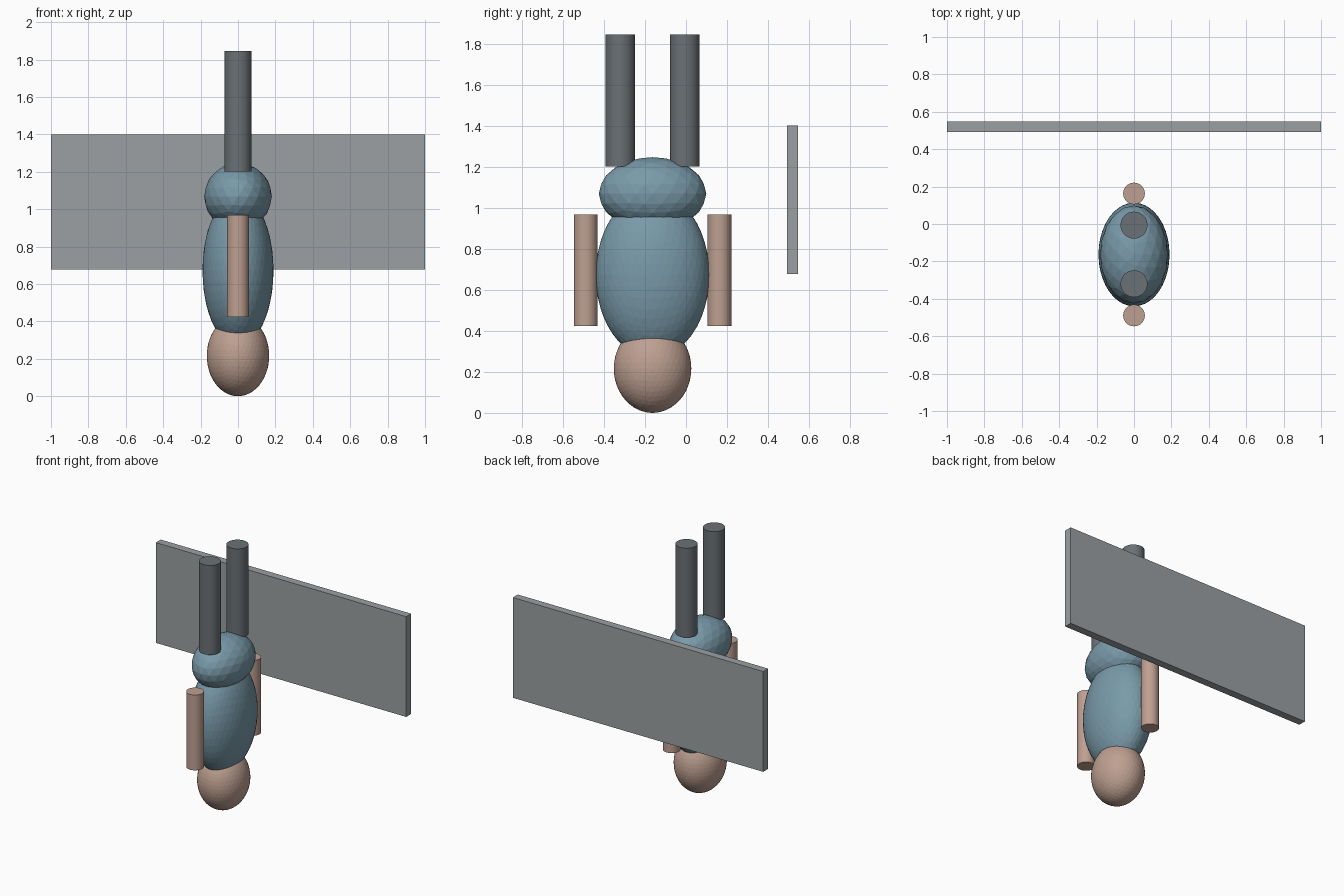
import bpy
import math

if "Cube" in bpy.data.objects:
    bpy.data.objects.remove(bpy.data.objects["Cube"])

CY = -0.163  # y of the figure's middle


def material(name, r, g, b):
    # sRGB 0-255 to linear
    def lin(c):
        c /= 255
        return c / 12.92 if c <= 0.04045 else ((c + 0.055) / 1.055) ** 2.4
    m = bpy.data.materials.new(name)
    m.diffuse_color = (lin(r), lin(g), lin(b), 1)
    m.use_nodes = True
    m.node_tree.nodes["Principled BSDF"].inputs["Base Color"].default_value = m.diffuse_color
    return m


SKIN = material("skin", 190, 160, 145)
BLUE = material("dusty blue", 121, 154, 169)
DARK = material("dark grey", 106, 113, 117)
GREY = material("panel grey", 155, 160, 163)


def finish(name, mat):
    ob = bpy.context.object
    ob.name = name
    ob.data.materials.append(mat)
    bpy.ops.object.transform_apply(location=False, rotation=False, scale=True)
    return ob


def ellipsoid(name, z, radii, subdivisions, mat):
    bpy.ops.mesh.primitive_ico_sphere_add(subdivisions=subdivisions, radius=1,
                                          location=(0, CY, z))
    bpy.context.object.scale = radii
    return finish(name, mat)


def rod(name, y, radius, z0, z1, mat):
    bpy.ops.mesh.primitive_cylinder_add(vertices=32, radius=radius, depth=z1 - z0,
                                        location=(0, y, (z0 + z1) / 2))
    finish(name, mat)
    bpy.ops.object.shade_smooth_by_angle(angle=math.radians(30))


# head, torso and hips, upside down
ellipsoid("head", 0.216, (0.167, 0.189, 0.216), 4, SKIN)
ellipsoid("torso", 0.672, (0.190, 0.277, 0.405), 4, BLUE)
ellipsoid("hips", 1.068, (0.181, 0.262, 0.178), 3, BLUE)

# paired limbs
for side, s in (("left", 1), ("right", -1)):
    rod(side + "_arm", CY + s * 0.326, 0.058, 0.424, 0.968, SKIN)
    rod(side + "_leg", CY + s * 0.157, 0.072, 1.20, 1.845, DARK)

# flat panel behind
bpy.ops.mesh.primitive_cube_add(size=1, location=(0, 0.519, 1.038))
bpy.context.object.scale = (2, 0.056, 0.724)
finish("back_panel", GREY)
